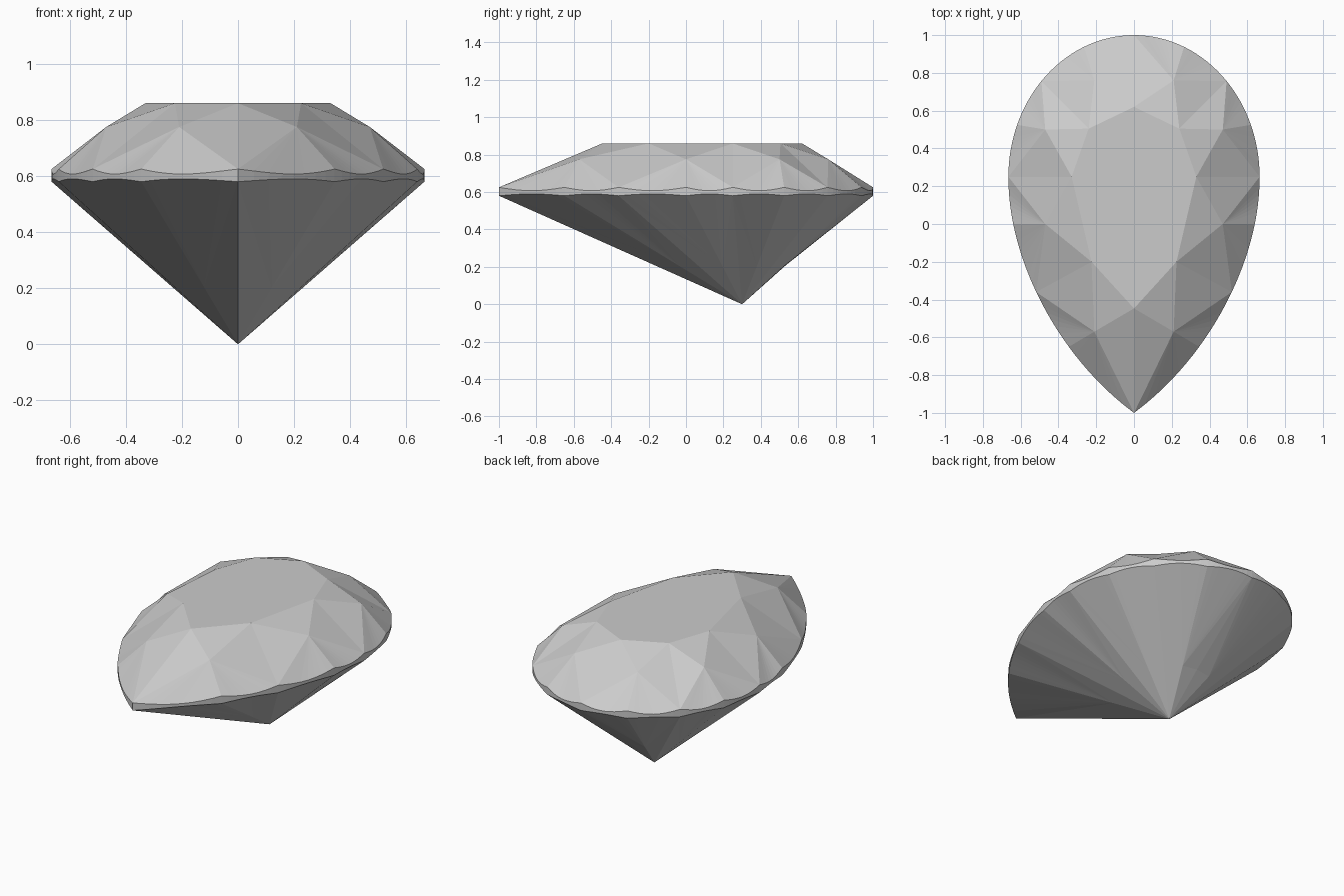
import bpy
from math import sin, cos, pi, radians, sqrt
from mathutils import Vector

if "Cube" in bpy.data.objects:
    bpy.data.objects.remove(bpy.data.objects["Cube"])

STEPS = 8
INSIDE = Vector((0, 0.2, 0.5))

# Half outline: elliptical round end, circular flank down to the point
ANGLES = [90, 66.5, 42.5, 21.5, 0]
FLANK_Y = [0.25, 0.0, -0.36, -0.65, -1.0]


def outline(seg, t):
    if seg < 4:
        a = radians(ANGLES[seg] + (ANGLES[seg + 1] - ANGLES[seg]) * t)
        return 0.665 * cos(a), 0.25 + 0.75 * sin(a)
    y = FLANK_Y[seg - 4] + (FLANK_Y[seg - 3] - FLANK_Y[seg - 4]) * t
    s = (0.25 - y) / 1.25
    x = sqrt(max(1.507 ** 2 - (y - 0.25) ** 2, 0)) - 0.842 - 0.15 * s * s * (1 - s)
    return (x if y > -0.9999 else 0.0), y


def scalloped_arc(seg, z, depth):
    arc = []
    for k in range(STEPS + 1):
        x, y = outline(seg, k / STEPS)
        x = 0 if x < 1e-5 else x
        arc.append(Vector((x, y, z + depth * sin(pi * k / STEPS))))
    return arc


upper = [scalloped_arc(s, 0.625, -0.018) for s in range(8)]
lower = [scalloped_arc(s, 0.580, 0.010) for s in range(8)]


def make_part(name, polys):
    """Build the right half with outward faces, mirrored across x."""
    verts, faces, index = [], [], {}
    for poly in polys:
        n = (poly[1] - poly[0]).cross(poly[2] - poly[0])
        if n.dot(sum(poly, Vector()) / len(poly) - INSIDE) < 0:
            poly = poly[::-1]
        face = []
        for p in poly:
            key = tuple(round(c, 5) for c in p)
            if key not in index:
                index[key] = len(verts)
                verts.append(p)
            face.append(index[key])
        faces.append(face)
    mesh = bpy.data.meshes.new(name)
    mesh.from_pydata(verts, [], faces)
    ob = bpy.data.objects.new(name, mesh)
    bpy.context.collection.objects.link(ob)
    mod = ob.modifiers.new("mirror", 'MIRROR')
    mod.use_clip = True
    mod.merge_threshold = 0.0005
    return ob


def fan(tip, arc):
    return [[tip, a, b] for a, b in zip(arc, arc[1:])]


# Crown: table, star facets, kites and upper girdle facets
table = [Vector((x, y, 0.86)) for x, y in
         [(0, 0.62), (0.24, 0.505), (0.33, 0.25), (0.225, -0.2), (0, -0.447)]]
mids = [Vector(p) for p in
        [(0.21, 0.76, 0.775), (0.47, 0.50, 0.775), (0.47, 0.0, 0.775), (0.21, -0.57, 0.775)]]
crown = [table]
for i, m in enumerate(mids):
    crown.append([table[i], table[i + 1], m])
    crown += fan(m, upper[2 * i]) + fan(m, upper[2 * i + 1])
    crown.append([table[i], m, upper[2 * i][0]])
    crown.append([table[i + 1], m, upper[2 * i + 1][-1]])
make_part("crown", crown)

# Girdle: thin scalloped band
girdle = []
for up, lo in zip(upper, lower):
    for k in range(STEPS):
        girdle.append([up[k], up[k + 1], lo[k + 1], lo[k]])
make_part("girdle", girdle)

# Pavilion: main facets to the culet and lower girdle facets
culet = Vector((0, 0.3, 0))
pavilion = []
for i in range(4):
    a, b = lower[2 * i], lower[2 * i + 1]
    p = culet.lerp(a[-1], 0.35)
    pavilion += fan(p, a) + fan(p, b)
    if i == 0:
        fold = Vector((0, p.y + 0.01, p.z + 0.005))
        pavilion += [[culet, p, fold], [fold, p, a[0]]]
    else:
        pavilion.append([culet, p, a[0]])
    pavilion.append([culet, p, b[-1]])
make_part("pavilion", pavilion)
